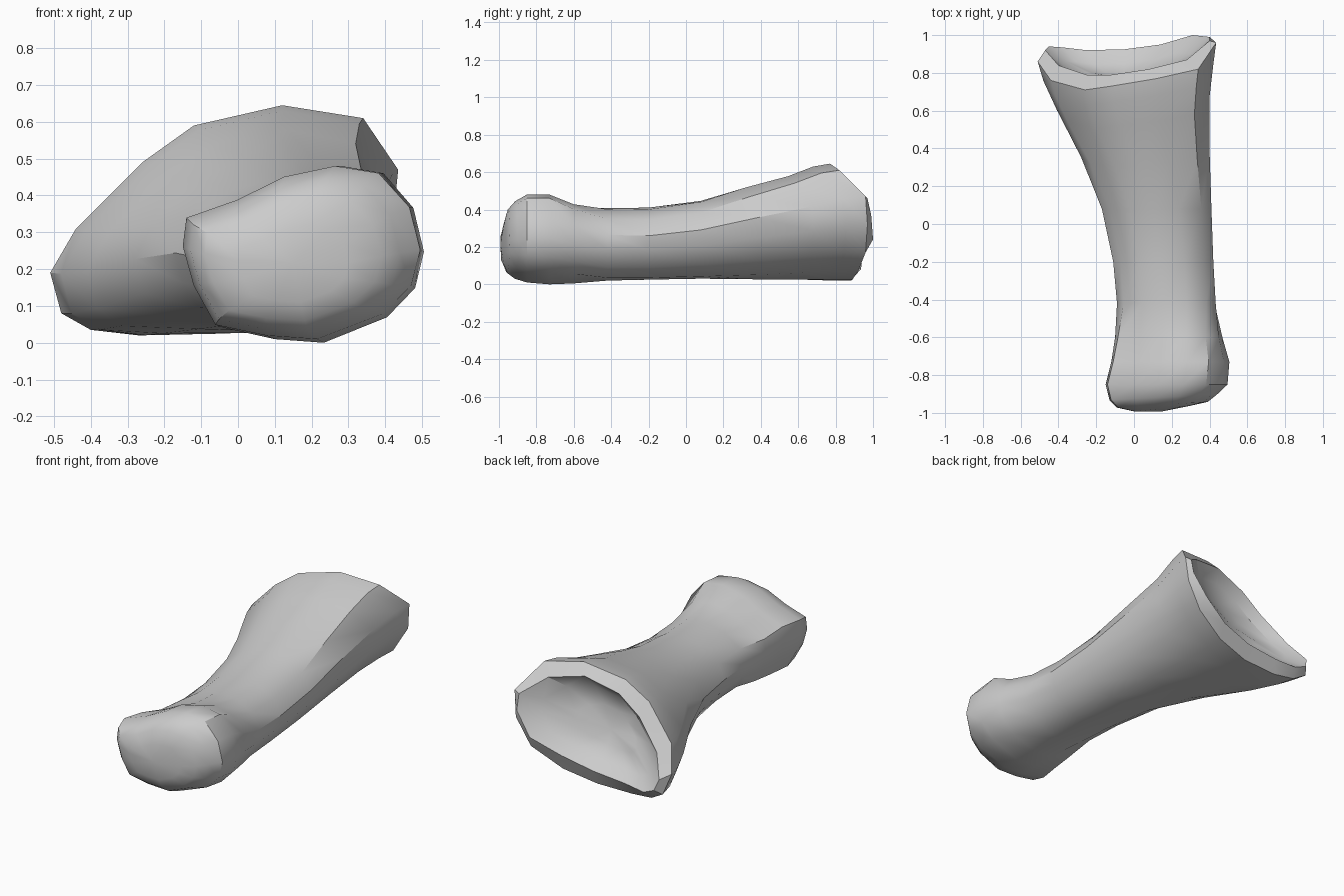
import bpy
import bmesh
from mathutils import Vector

cube = bpy.data.objects.get("Cube")
if cube:
    bpy.data.objects.remove(cube, do_unlink=True)

# Cross-sections (x, z), starting at the -x side and running over the top
HEAD = [(-.15, .26), (-.14, .34), (0, .39), (.13, .455), (.27, .485), (.39, .465), (.475, .37),
        (.505, .25), (.48, .15), (.4, .07), (.22, 0), (.08, .01), (-.06, .04), (-.12, .15)]
SHAFT = [(-.14, .25), (-.1, .34), (0, .41), (.12, .44), (.25, .43), (.36, .37), (.41, .28),
         (.4, .2), (.34, .1), (.24, .04), (.12, .03), (0, .05), (-.08, .1), (-.12, .17)]
# Flared base: outer rim and socket rim as (x, y, z)
RIM = [(-.51, .86, .19), (-.44, .76, .31), (-.26, .71, .49), (-.12, .73, .59), (.12, .77, .645),
       (.34, .82, .61), (.435, .96, .47), (.42, .97, .32), (.33, .96, .17), (.15, .92, .07),
       (-.05, .89, .025), (-.27, .88, .02), (-.4, .89, .035), (-.48, .9, .08)]
SOCKET = [(-.47, .92, .17), (-.4, .84, .28), (-.25, .79, .43), (-.12, .79, .53), (.08, .82, .59),
          (.28, .87, .55), (.4, .97, .46), (.4, .99, .37), (.31, 1, .24), (.14, .95, .16),
          (-.05, .925, .11), (-.25, .92, .09), (-.38, .935, .08), (-.45, .94, .11)]

# Stations along the bone: y, x min, x max, z min, z max
STATIONS = [(-.98, 0, .3, .11, .32), (-.96, -.09, .39, .06, .4), (-.92, -.13, .44, .03, .445),
            (-.85, -.15, .495, .01, .48), (-.73, -.12, .505, 0, .48), (-.6, -.1, .47, .005, .43),
            (-.42, -.09, .435, .02, .41), (-.2, -.11, .42, .025, .41), (.08, -.17, .41, .03, .45),
            (.35, -.28, .4, .025, .525), (.6, -.41, .4, .022, .58), (.75, -.48, .42, .02, .63)]


def smoothstep(low, high, value):
    t = min(1, max(0, (value - low) / (high - low)))
    return t * t * (3 - 2 * t)


def normalise(outline):
    """Fit an outline into the unit square."""
    xs = [p[0] for p in outline]
    zs = [p[-1] for p in outline]
    return [Vector(((p[0] - min(xs)) / (max(xs) - min(xs)),
                    (p[-1] - min(zs)) / (max(zs) - min(zs)))) for p in outline]


head, shaft, base = normalise(HEAD), normalise(SHAFT), normalise(RIM)


def station_ring(y, left, right, bottom, top):
    """Blend the outlines for this station and lean it towards the rim."""
    to_head = 1 - smoothstep(-.7, -.35, y)
    to_base = smoothstep(-.1, .8, y)
    lean = max(0, (y - .1) / .75)
    ring = []
    for h, s, b, rim in zip(head, shaft, base, RIM):
        p = s.lerp(h, to_head).lerp(b, to_base)
        # The head's end slopes back slightly towards +x
        slope = .03 * (p.x - .4) * to_head if y < -.9 else 0
        ring.append(Vector((left + p.x * (right - left),
                            y + lean * (rim[1] - .85) + slope,
                            bottom + p.y * (top - bottom))))
    return ring


def socket_ring(scale, depth):
    """Shrink the socket rim towards the middle of the hollow."""
    middle = sum((Vector(p) for p in SOCKET), Vector()) / len(SOCKET)
    return [middle.lerp(Vector(p), scale) - Vector((0, depth, 0)) for p in SOCKET]


# Loft head, shaft, flare, rim bevel and hollow in one skin
rings = [station_ring(*row) for row in STATIONS]
rings.append([Vector(p) for p in RIM])
rings += [socket_ring(1, 0), socket_ring(.78, .07), socket_ring(.42, .12)]

bm = bmesh.new()
loops = [[bm.verts.new(p) for p in ring] for ring in rings]
for first, second in zip(loops, loops[1:]):
    for i in range(len(first)):
        j = (i + 1) % len(first)
        bm.faces.new((first[i], first[j], second[j], second[i]))

# Close the head and the bottom of the hollow
for loop, push in ((loops[0], -.015), (loops[-1], -.015)):
    centre = sum((v.co for v in loop), Vector()) / len(loop)
    tip = bm.verts.new(centre + Vector((0, push, 0)))
    for i in range(len(loop)):
        bm.faces.new((loop[i], loop[(i + 1) % len(loop)], tip))
bmesh.ops.recalc_face_normals(bm, faces=bm.faces)

mesh = bpy.data.meshes.new("finger_bone")
bm.to_mesh(mesh)
bm.free()
bone = bpy.data.objects.new("finger_bone", mesh)
bpy.context.collection.objects.link(bone)

# Single plain grey
grey = bpy.data.materials.new("bone_grey")
grey.use_nodes = True
colour = (.6, .6, .6, 1)
grey.diffuse_color = colour
grey.node_tree.nodes["Principled BSDF"].inputs["Base Color"].default_value = colour
mesh.materials.append(grey)

# Smooth surface with a crisp rim
bpy.ops.object.select_all(action="DESELECT")
bone.select_set(True)
bpy.context.view_layer.objects.active = bone
bpy.ops.object.shade_smooth_by_angle(angle=.6)
